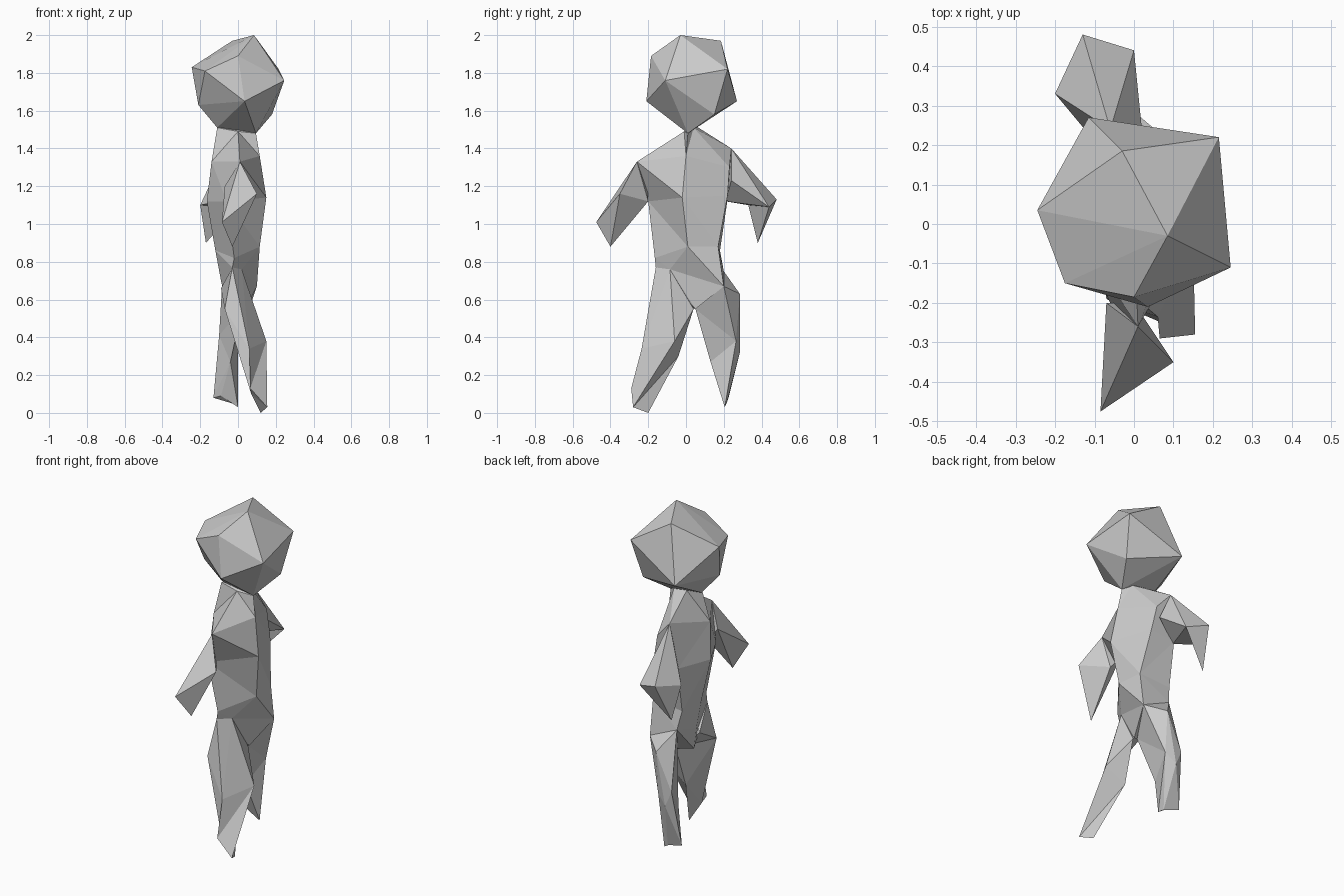
import bpy, bmesh


def finish(name, bm):
    bmesh.ops.triangulate(bm, faces=bm.faces[:])
    bmesh.ops.recalc_face_normals(bm, faces=bm.faces[:])
    me = bpy.data.meshes.new(name)
    bm.to_mesh(me)
    bm.free()
    ob = bpy.data.objects.new(name, me)
    bpy.context.collection.objects.link(ob)
    return ob


def hull(name, pts):
    """Faceted convex block around a few corner points."""
    bm = bmesh.new()
    vs = [bm.verts.new(p) for p in pts]
    r = bmesh.ops.convex_hull(bm, input=vs)
    spare = {g for g in r["geom_interior"] + r["geom_unused"]
             if isinstance(g, bmesh.types.BMVert)}
    bmesh.ops.delete(bm, geom=list(spare), context='VERTS')
    return finish(name, bm)


def loft(name, rings):
    """Skin of quads through matching cross-sections, capped at both ends."""
    bm = bmesh.new()
    vr = [[bm.verts.new(p) for p in r] for r in rings]
    n = len(rings[0])
    for a, b in zip(vr, vr[1:]):
        for i in range(n):
            j = (i + 1) % n
            bm.faces.new((a[i], a[j], b[j], b[i]))
    bm.faces.new(vr[0])
    bm.faces.new(vr[-1])
    return finish(name, bm)


# Head: irregular faceted ball tapering to the neck
hull("head", [
    (.085, -.03, 2.0), (-.03, .185, 1.97), (0, -.185, 1.89),
    (.215, .22, 1.82), (-.245, .035, 1.83), (.245, -.11, 1.76),
    (-.175, -.15, 1.81), (.035, -.21, 1.65), (-.115, .27, 1.65),
    (.18, .15, 1.58), (-.21, -.02, 1.63), (-.11, .01, 1.51),
    (.095, .01, 1.48)])

# Torso: five-sided sections from neck to hips
hips = [(.02, -.085, .76), (.1, .2, .67), (-.08, .2, .75),
        (-.09, .03, .7), (-.03, -.16, .77)]
loft("torso", [
    [(.095, .01, 1.48), (.05, .04, 1.51), (-.04, .05, 1.52), (-.11, 0, 1.51), (0, -.01, 1.49)],
    [(.115, 0, 1.36), (.03, .23, 1.3), (-.06, .24, 1.4), (-.14, -.03, 1.33), (.01, -.26, 1.33)],
    [(.15, -.02, 1.14), (.06, .22, 1.15), (-.1, .22, 1.13), (-.165, 0, 1.12), (-.06, -.2, 1.12)],
    [(.115, .01, .88), (.1, .17, .88), (-.1, .18, .86), (-.12, .03, .86), (-.02, -.165, .82)],
    hips])
hull("pelvis", hips + [(.04, .05, .55), (-.06, .01, .56)])

# Arms
hull("left_arm", [
    (.01, -.26, 1.33), (-.07, -.2, 1.2), (.1, -.35, 1.16),
    (0, -.2, 1.12), (-.085, -.475, 1.01), (-.03, -.4, .88)])
wrist = [(-.13, .48, 1.13), (0, .44, 1.09), (-.2, .33, 1.1)]
hull("right_arm", [(-.06, .24, 1.4), (.02, .24, 1.23), (-.1, .21, 1.12)] + wrist)
hull("right_hand", wrist + [(-.17, .38, .9)])

# Legs: hip, knee and foot sections
loft("left_leg", [
    [(.02, -.085, .76), (.04, .04, .55), (-.09, 0, .66), (-.03, -.16, .77)],
    [(.15, -.06, .38), (.03, -.04, .30), (-.07, -.19, .55), (.06, -.235, .34)],
    [(.155, -.28, .03), (.12, -.2, 0), (.07, -.25, .1), (.065, -.29, .13)]])
loft("right_leg", [
    [(.1, .2, .67), (0, .285, .63), (-.08, .2, .75), (.02, .05, .55)],
    [(.0, .265, .38), (-.06, .285, .32), (-.1, .28, .41), (-.04, .13, .27)],
    [(0, .205, .03), (-.03, .215, .05), (-.13, .225, .08), (-.09, .195, .09)]])
